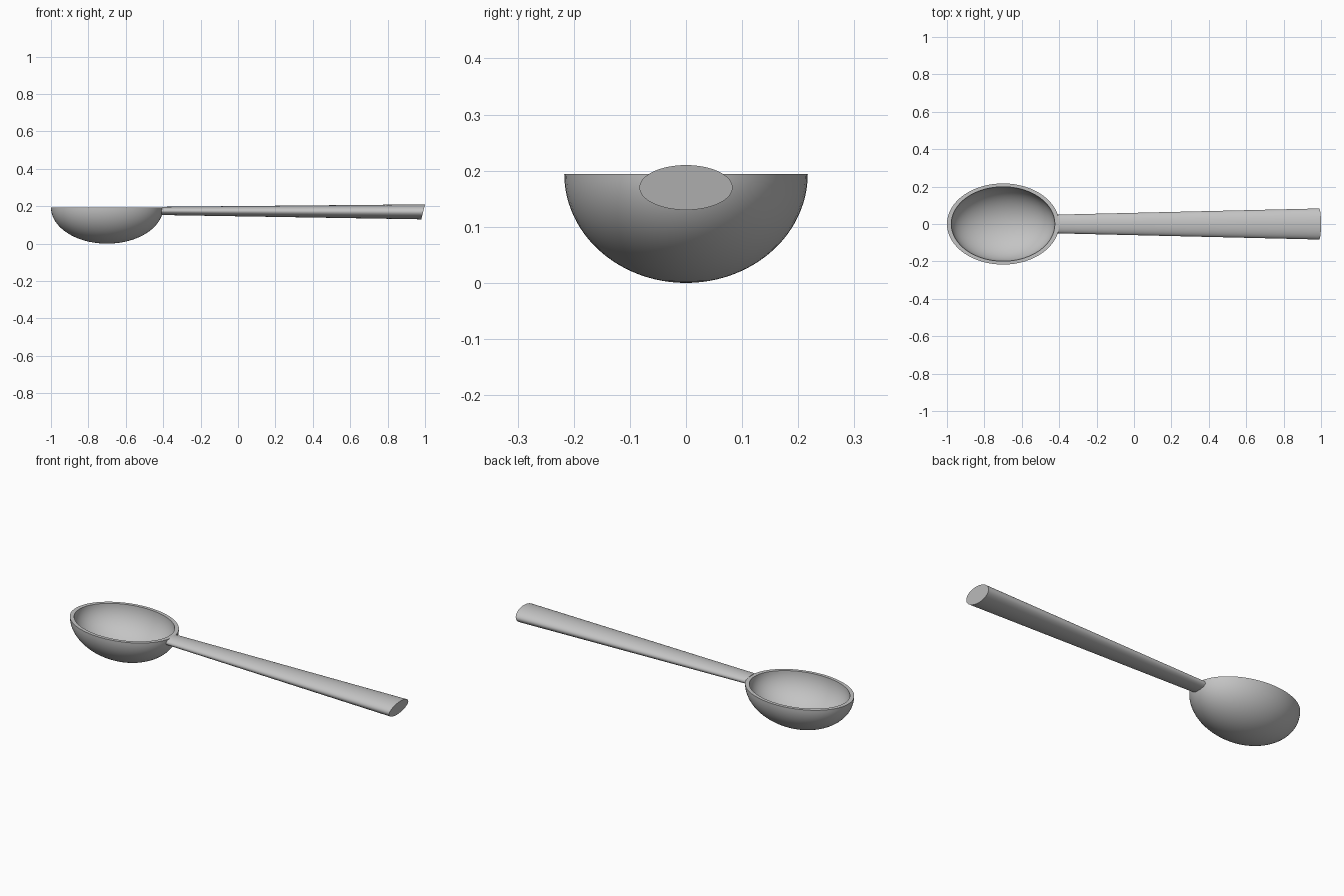
import bpy
import bmesh
from math import cos, sin, pi, radians

cube = bpy.data.objects.get("Cube")
if cube:
    bpy.data.objects.remove(cube)

metal = bpy.data.materials.new("grey metal")
metal.use_nodes = True
grey = (0.55, 0.55, 0.55, 1)
metal.diffuse_color = grey
metal.node_tree.nodes["Principled BSDF"].inputs["Base Color"].default_value = grey

SIDES = 64


def loft(name, rings):
    """Skin a list of closed point rings and cap both ends."""
    bm = bmesh.new()
    loops = [[bm.verts.new(p) for p in ring] for ring in rings]
    for a, b in zip(loops, loops[1:]):
        for i in range(len(a)):
            j = (i + 1) % len(a)
            bm.faces.new((a[i], a[j], b[j], b[i]))
    bm.faces.new(loops[0])
    bm.faces.new(loops[-1])
    bmesh.ops.recalc_face_normals(bm, faces=bm.faces)
    mesh = bpy.data.meshes.new(name)
    bm.to_mesh(mesh)
    bm.free()
    mesh.materials.append(metal)
    obj = bpy.data.objects.new(name, mesh)
    bpy.context.collection.objects.link(obj)
    bpy.ops.object.select_all(action='DESELECT')
    obj.select_set(True)
    bpy.context.view_layer.objects.active = obj
    bpy.ops.object.shade_smooth_by_angle(angle=radians(35))


# Bowl: outer half ellipsoid up to the flat rim, then down the inner one
RIM_Z, BOWL_X, STEPS = 0.194, -0.7, 24


def bowl_ring(rx, ry, depth, t):
    """Horizontal ring at angle t below the rim."""
    return [(BOWL_X + rx * cos(t) * cos(a), ry * cos(t) * sin(a), RIM_Z - depth * sin(t))
            for a in (2 * pi * i / SIDES for i in range(SIDES))]


angles = [pi / 2 * i / STEPS for i in range(STEPS)] + [pi / 2 - 0.01]
outer = [bowl_ring(0.3, 0.217, 0.194, t) for t in reversed(angles)]
inner = [bowl_ring(0.277, 0.199, 0.174, t) for t in angles]
loft("bowl", outer + inner)


# Handle: widening elliptical bar with slanted ends
def handle_ring(x, z, half_width, half_height, slant):
    return [(x + slant * sin(a), half_width * cos(a), z + half_height * sin(a))
            for a in (2 * pi * i / SIDES for i in range(SIDES))]


loft("handle", [handle_ring(-0.409, 0.175, 0.05, 0.022, 0.005),
                handle_ring(0.99, 0.17, 0.083, 0.04, 0.01)])
